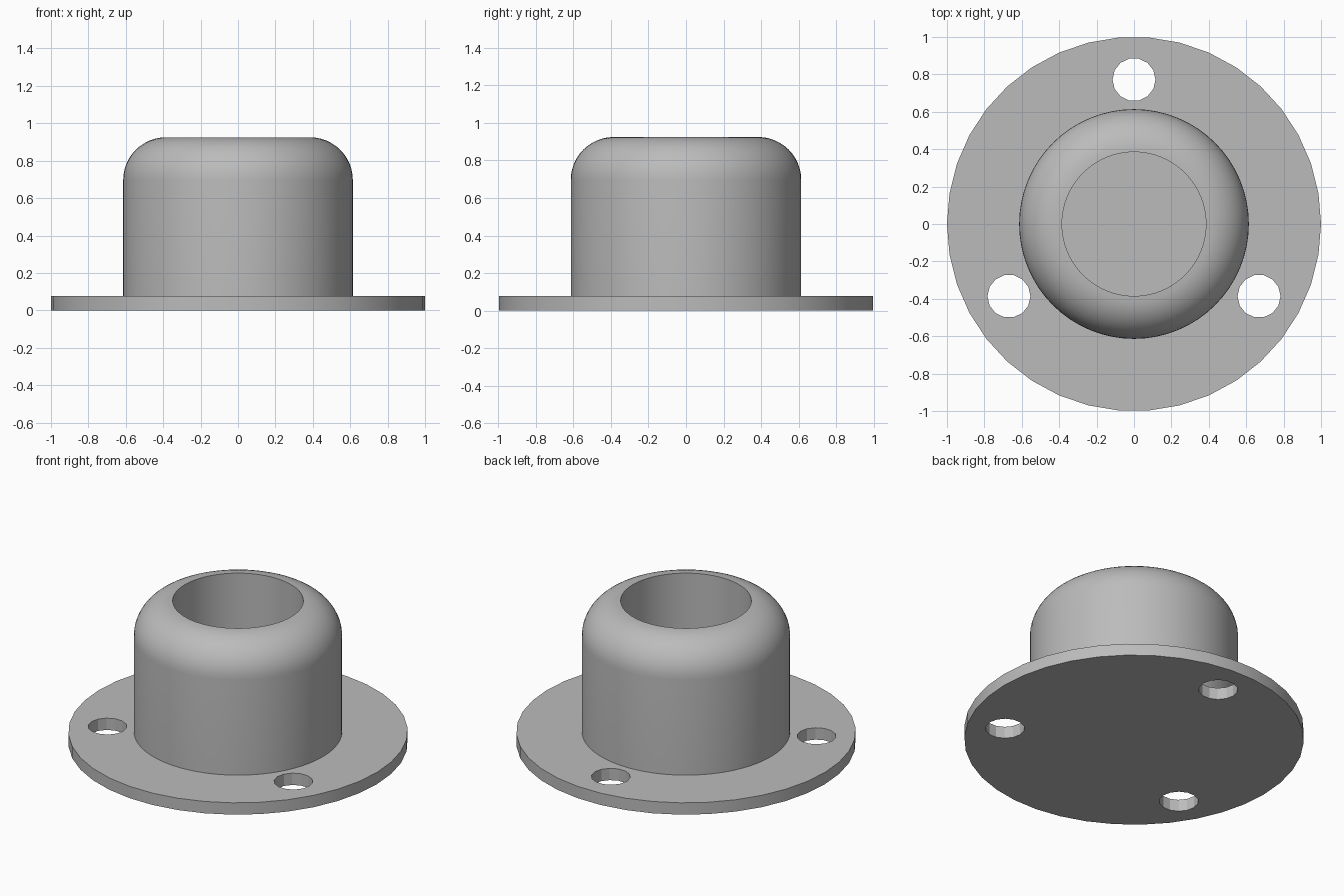
import bpy
import math

cube = bpy.data.objects.get("Cube")
if cube:
    bpy.data.objects.remove(cube, do_unlink=True)

PLATE_TOP = 0.077
TOP = 0.925
OUTER, BORE = 0.614, 0.385
FILLET = OUTER - BORE

grey = bpy.data.materials.new("plain grey")
grey.use_nodes = True
colour = (0.5, 0.5, 0.5, 1)
grey.diffuse_color = colour
grey.node_tree.nodes["Principled BSDF"].inputs["Base Color"].default_value = colour


def cylinder(name, radius, depth, sides, location):
    # A quarter turn puts a vertex on the x axis
    bpy.ops.mesh.primitive_cylinder_add(
        vertices=sides, radius=radius, depth=depth,
        location=location, rotation=(0, 0, math.pi / 2))
    obj = bpy.context.object
    obj.name = name
    obj.data.materials.append(grey)
    return obj


def activate(obj):
    bpy.ops.object.select_all(action='DESELECT')
    obj.select_set(True)
    bpy.context.view_layer.objects.active = obj


# Round base plate with three bolt holes
plate = cylinder("base_plate", 1, PLATE_TOP, 38, (0, 0, PLATE_TOP / 2))
for i in range(3):
    angle = math.radians(90 + 120 * i)
    cutter = cylinder("bolt_hole_cutter", 0.115, 0.4, 14,
                      (0.772 * math.cos(angle), 0.772 * math.sin(angle), PLATE_TOP / 2))
    cutter.hide_render = True
    activate(plate)
    cut = plate.modifiers.new("bolt_hole", 'BOOLEAN')
    cut.operation = 'DIFFERENCE'
    cut.solver = 'EXACT'
    cut.object = cutter
    bpy.ops.object.modifier_apply(modifier=cut.name)
    bpy.data.objects.remove(cutter, do_unlink=True)
bpy.ops.object.shade_smooth_by_angle(angle=math.radians(20))

# Collar profile: outer wall, rounded shoulder, straight bore
profile = [(OUTER, PLATE_TOP)]
for i in range(13):
    a = math.pi / 2 * i / 12
    profile.append((BORE + FILLET * math.cos(a), TOP - FILLET + FILLET * math.sin(a)))
profile.append((BORE, PLATE_TOP))

# Turn the profile around the z axis
sides = 64
rows = len(profile)
verts = [(r * math.cos(t), r * math.sin(t), z)
         for t in (2 * math.pi * s / sides for s in range(sides))
         for r, z in profile]
faces = []
for s in range(sides):
    a, b = s * rows, (s + 1) % sides * rows
    faces += [(a + j, b + j, b + j + 1, a + j + 1) for j in range(rows - 1)]
mesh = bpy.data.meshes.new("collar")
mesh.from_pydata(verts, [], faces)
mesh.materials.append(grey)
collar = bpy.data.objects.new("collar", mesh)
bpy.context.collection.objects.link(collar)
activate(collar)
bpy.ops.object.shade_smooth_by_angle(angle=math.radians(30))
